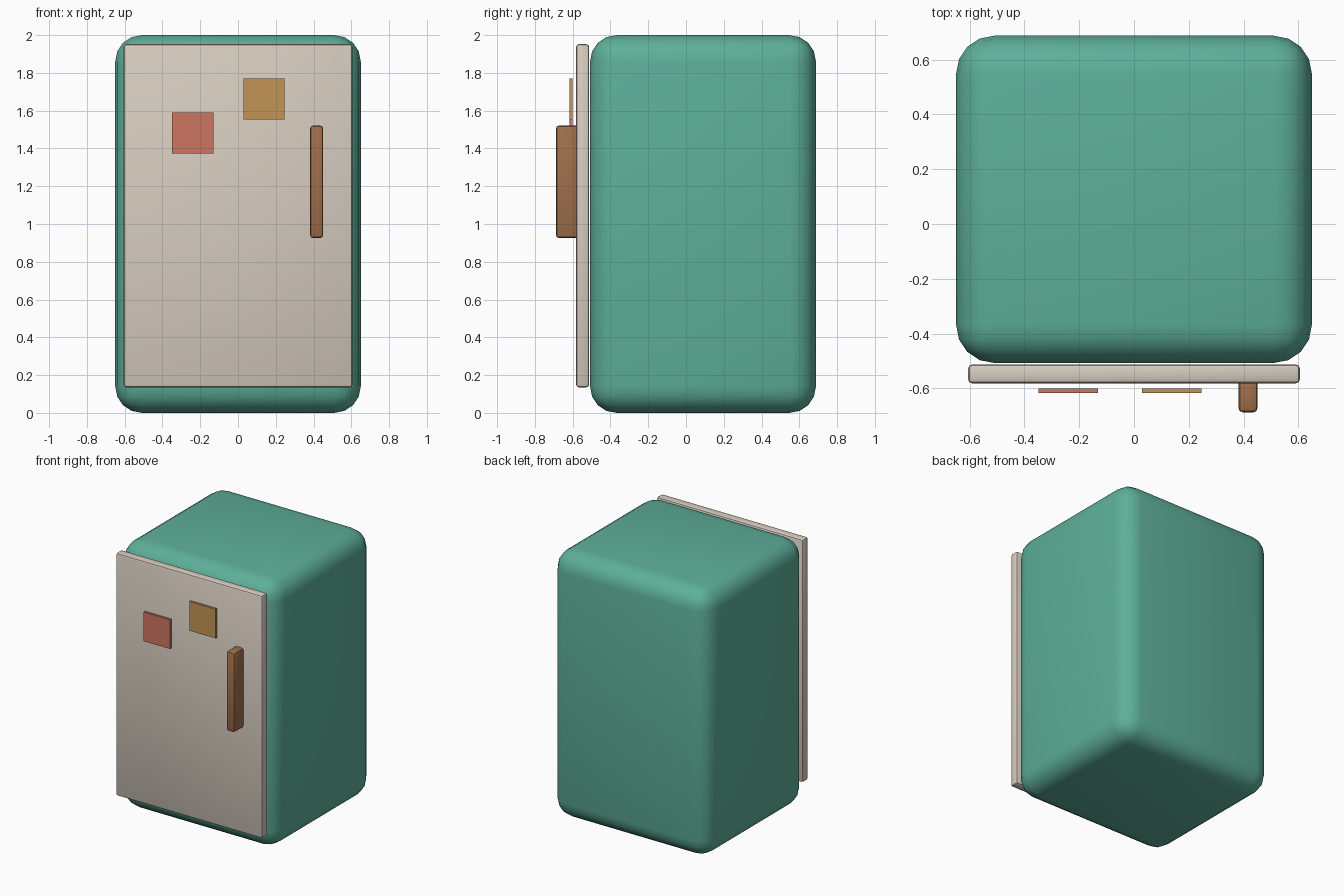
import bpy
from math import radians

if "Cube" in bpy.data.objects:
    bpy.data.objects.remove(bpy.data.objects["Cube"])


def material(name, rgb):
    m = bpy.data.materials.new(name)
    m.diffuse_color = (*rgb, 1)
    m.use_nodes = True
    m.node_tree.nodes["Principled BSDF"].inputs["Base Color"].default_value = m.diffuse_color
    return m


def box(name, x, y, z, mat, bevel=0, segments=2):
    """Axis-aligned box from (min, max) ranges, with optional rounded edges."""
    ranges = (x, y, z)
    bpy.ops.mesh.primitive_cube_add(size=1, location=[(a + b) / 2 for a, b in ranges])
    ob = bpy.context.object
    ob.name = name
    ob.scale = [b - a for a, b in ranges]
    bpy.ops.object.transform_apply(location=False, rotation=False, scale=True)
    ob.data.materials.append(mat)
    if bevel:
        mod = ob.modifiers.new("Rounded edges", 'BEVEL')
        mod.width = bevel
        mod.segments = segments
        bpy.ops.object.modifier_apply(modifier=mod.name)
        bpy.ops.object.shade_smooth_by_angle(angle=radians(35))
    return ob


teal = material("teal", (0.11, 0.43, 0.32))
cream = material("cream", (0.68, 0.61, 0.53))
brown = material("brown", (0.35, 0.16, 0.07))
red = material("red", (0.61, 0.18, 0.12))
ochre = material("ochre", (0.55, 0.30, 0.09))

# Rounded cabinet
box("cabinet", (-0.65, 0.65), (-0.508, 0.688), (0, 2), teal, 0.14, 4)

# Door slab standing just proud of the cabinet
box("door", (-0.606, 0.606), (-0.582, -0.513), (0.135, 1.952), cream, 0.015)

# Vertical handle set into the door
box("door_handle", (0.382, 0.451), (-0.688, -0.565), (0.926, 1.521), brown, 0.015)

# Square magnets floating in front of the door
for name, x, z, mat in (("magnet_left", -0.24, 1.482, red),
                        ("magnet_right", 0.138, 1.662, ochre)):
    box(name, (x - 0.109, x + 0.109), (-0.617, -0.6), (z - 0.109, z + 0.109), mat)
